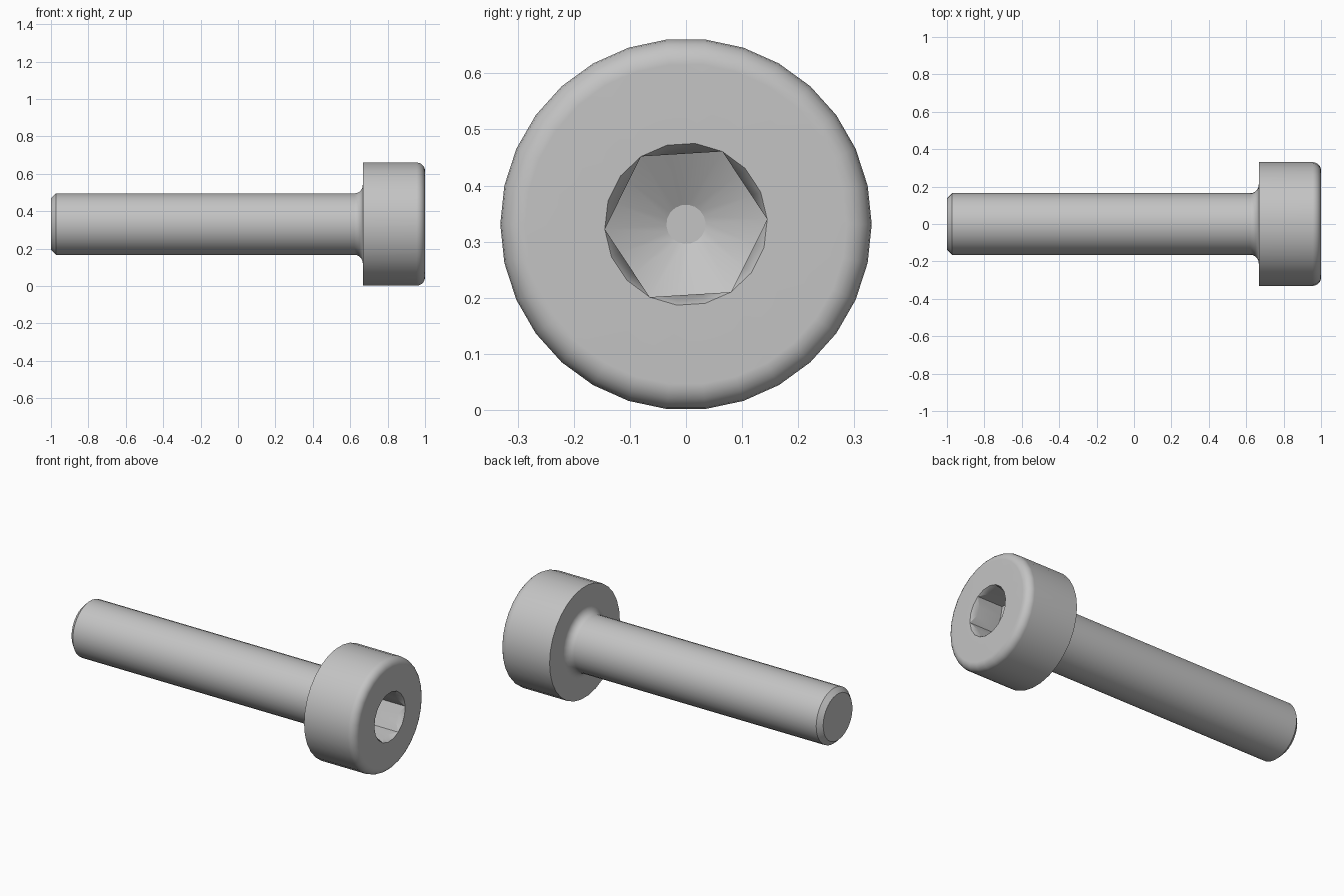
import bpy, bmesh
from math import sin, cos, pi, radians, tan

if "Cube" in bpy.data.objects:
    bpy.data.objects.remove(bpy.data.objects["Cube"], do_unlink=True)

HEAD_R, SHANK_R, SEAT_X = 0.331, 0.165, 0.667
ROUND, FILLET, CHAMFER = 0.045, 0.045, 0.027
SIDES, SOCKET_SIDES = 30, 18
SOCKET_R, SOCKET_DEPTH, TIP_R = 0.145, 0.166, 0.035
TURN = radians(3.5)

steel = bpy.data.materials.new("steel_grey")
steel.use_nodes = True
grey = (0.55, 0.55, 0.55, 1)
steel.diffuse_color = grey
steel.node_tree.nodes["Principled BSDF"].inputs["Base Color"].default_value = grey

bm = bmesh.new()


def ring(points):
    return [bm.verts.new((x, r * cos(a), HEAD_R + r * sin(a))) for x, r, a in points]


def circle(x, r, n, turn=0.0):
    return ring([(x, r, turn + 2 * pi * i / n) for i in range(n)])


def skin(a, b):
    n = len(a)
    for i in range(n):
        j = (i + 1) % n
        quad = list(dict.fromkeys([a[i], a[j], b[j], b[i]]))
        bm.faces.new(quad)


def loop_edges(loop):
    return [bm.edges.get((v, loop[(i + 1) % len(loop)])) for i, v in enumerate(loop)]


# Outside profile: chamfered tip, shank, neck fillet, seat and rounded head
profile = [(-1, SHANK_R - CHAMFER), (-1 + CHAMFER, SHANK_R)]
for i in range(6):
    t = i / 5 * pi / 2
    profile.append((SEAT_X - FILLET + FILLET * sin(t), SHANK_R + FILLET * (1 - cos(t))))
profile.append((SEAT_X, HEAD_R))
for i in range(6):
    t = i / 5 * pi / 2
    profile.append((1 - ROUND + ROUND * sin(t), HEAD_R - ROUND * (1 - cos(t))))
outer = [circle(x, r, SIDES) for x, r in profile]
for a, b in zip(outer, outer[1:]):
    skin(a, b)
bm.faces.new(outer[0])

# Hexagonal socket: conical lead-in, six walls and drilled conical floor
mouth = circle(1, SOCKET_R, SOCKET_SIDES, TURN)
top, floor = [], []
for i in range(SOCKET_SIDES):
    a = 2 * pi * i / SOCKET_SIDES
    r = SOCKET_R * cos(pi / 6) / cos(a % (pi / 3) - pi / 6)
    drop = SOCKET_R - r
    corner = i % 3 == 0
    top.append(mouth[i] if corner else ring([(1 - drop * tan(pi / 3), r, a + TURN)])[0])
    floor += ring([(1 - SOCKET_DEPTH - drop * tan(pi / 6), r, a + TURN)])
skin(mouth, top)
skin(top, floor)
tip = circle(1 - SOCKET_DEPTH - (SOCKET_R - TIP_R) * tan(pi / 6), TIP_R, SOCKET_SIDES, TURN)
skin(floor, tip)
bm.faces.new(tip)

# Flat head face around the socket
bmesh.ops.triangle_fill(bm, use_beauty=True, use_dissolve=False, normal=(1, 0, 0),
                        edges=loop_edges(outer[-1]) + loop_edges(mouth))
bmesh.ops.recalc_face_normals(bm, faces=bm.faces)

mesh = bpy.data.meshes.new("socket_screw")
bm.to_mesh(mesh)
bm.free()
mesh.materials.append(steel)
screw = bpy.data.objects.new("socket_screw", mesh)
bpy.context.collection.objects.link(screw)

# Smooth round surfaces, crisp machined edges
bpy.ops.object.select_all(action="DESELECT")
screw.select_set(True)
bpy.context.view_layer.objects.active = screw
bpy.ops.object.shade_smooth_by_angle(angle=radians(30))
weighted = screw.modifiers.new("even_shading", "WEIGHTED_NORMAL")
weighted.keep_sharp = True
